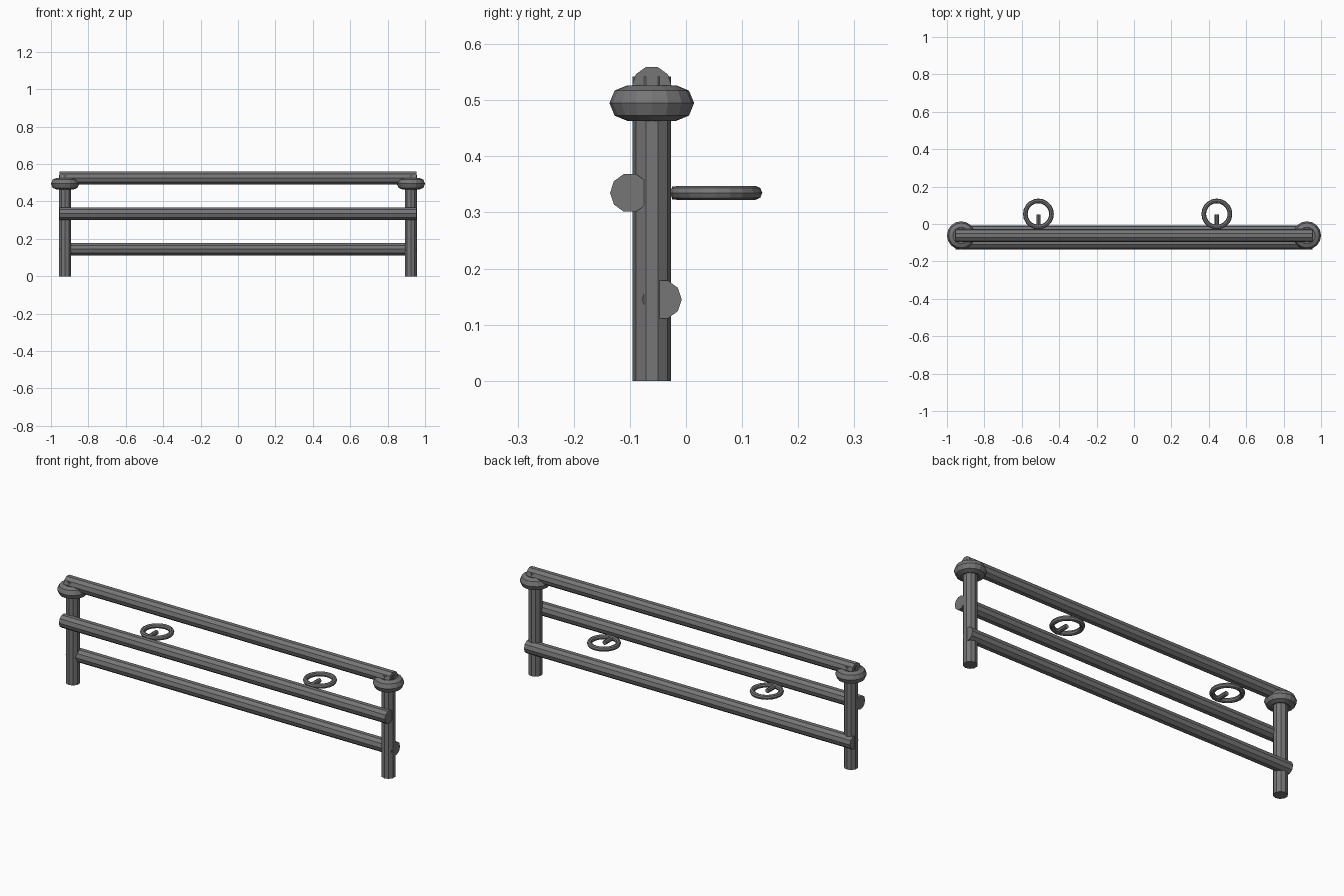
import bpy
from math import pi

if "Cube" in bpy.data.objects:
    bpy.data.objects.remove(bpy.data.objects["Cube"])

# Dark grey metal
metal = bpy.data.materials.new("dark_metal")
metal.diffuse_color = (0.18, 0.18, 0.185, 1)
metal.use_nodes = True
metal.node_tree.nodes["Principled BSDF"].inputs["Base Color"].default_value = metal.diffuse_color


def finish(name):
    obj = bpy.context.object
    obj.name = name
    obj.data.materials.append(metal)


def rod(name, loc, radius, length, rot=(0, 0, 0), sides=10):
    bpy.ops.mesh.primitive_cylinder_add(vertices=sides, radius=radius, depth=length,
                                        location=loc, rotation=rot)
    finish(name)


def ring(name, loc, major, minor, segments):
    bpy.ops.mesh.primitive_torus_add(location=loc, major_radius=major, minor_radius=minor,
                                     major_segments=segments, minor_segments=8)
    finish(name)


POST_Y = -0.061

# Upright posts with a thick collar near the top
for side, x in (("left", -0.9245), ("right", 0.9245)):
    rod(side + "_post", (x, POST_Y, 0.271), 0.0345, 0.542)
    ring(side + "_collar", (x, POST_Y, 0.495), 0.044, 0.0315, 16)

# Horizontal rails: on top, in front of and behind the posts
for name, y, z in (("top_rail", POST_Y, 0.5255),
                   ("middle_rail", -0.10, 0.335),
                   ("lower_rail", -0.043, 0.145)):
    rod(name, (0, y, z), 0.0353, 1.91, (0, pi / 2, 0))

# Ring holders, each with a short peg reaching in from the rail side
for side, x in (("left", -0.511), ("right", 0.443)):
    ring(side + "_ring", (x, 0.0535, 0.335), 0.07, 0.0125, 20)
    rod(side + "_peg", (x, 0.0125, 0.335), 0.0115, 0.075, (pi / 2, 0, 0), 8)
